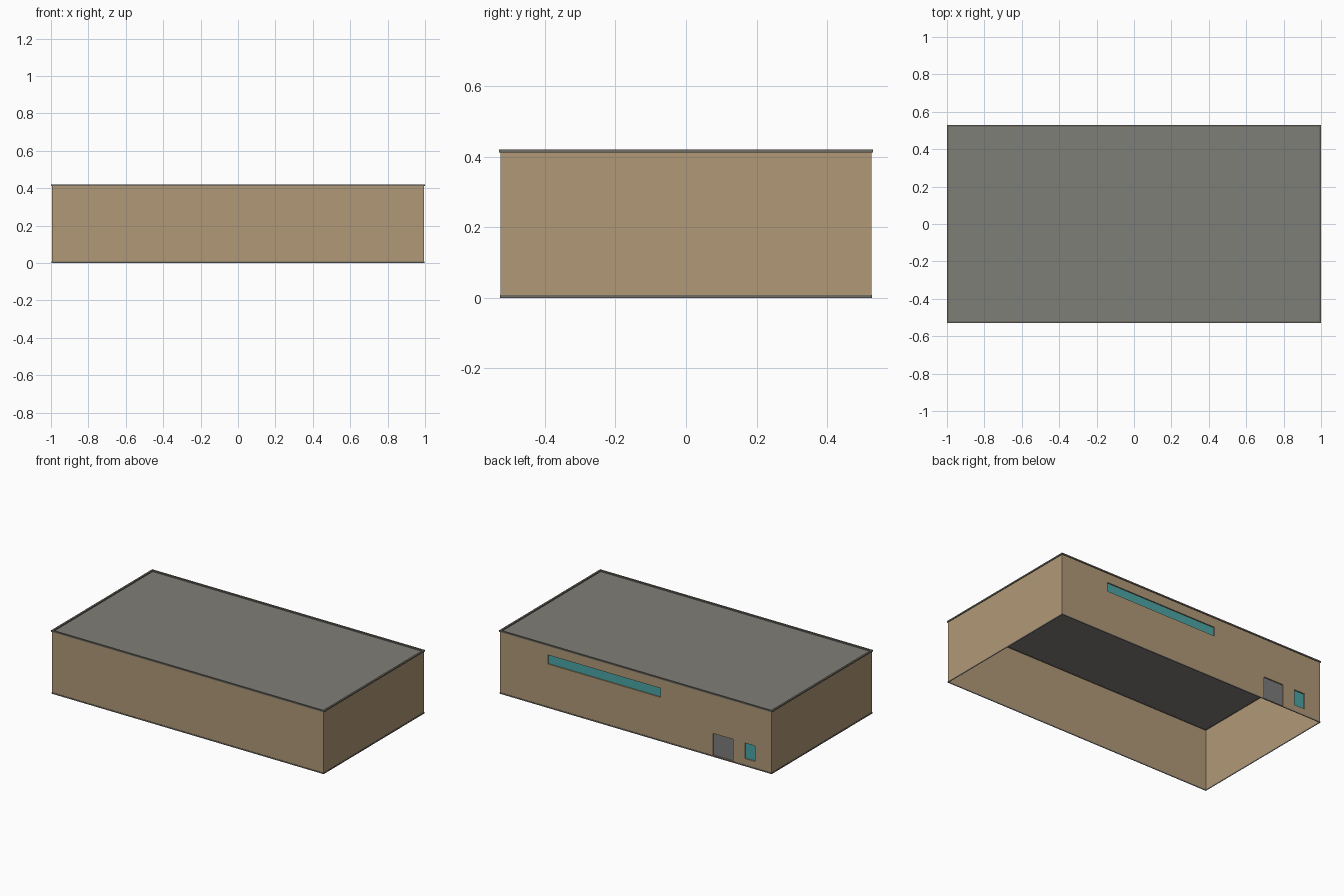
import bpy, bmesh

if "Cube" in bpy.data.objects:
    bpy.data.objects.remove(bpy.data.objects["Cube"])

def mat(name, srgb):
    m = bpy.data.materials.new(name)
    lin = [((c / 255 + 0.055) / 1.055) ** 2.4 for c in srgb]
    m.diffuse_color = (*lin, 1)
    m.use_nodes = True
    m.node_tree.nodes["Principled BSDF"].inputs["Base Color"].default_value = m.diffuse_color
    return m

TAN = mat("tan_wall", (176, 153, 119))
ROOF = mat("roof_grey", (127, 126, 120))
TRIM = mat("trim_grey", (112, 108, 100))
TEAL = mat("teal_glass", (76, 165, 165))
DOOR = mat("door_grey", (124, 124, 124))

X, Y, H = 0.995, 0.525, 0.412   # wall half sizes and roof level
DEPTH = 0.008                   # recess of the openings

def make(name, quads, material):
    bm = bmesh.new()
    for q in quads:
        bm.faces.new([bm.verts.new(p) for p in q])
    bmesh.ops.remove_doubles(bm, verts=bm.verts, dist=1e-5)
    me = bpy.data.meshes.new(name)
    bm.to_mesh(me)
    bm.free()
    me.materials.append(material)
    ob = bpy.data.objects.new(name, me)
    bpy.context.collection.objects.link(ob)
    return ob

def back_quad(x0, x1, z0, z1, y):
    # rectangle facing +y
    return [(x1, y, z0), (x0, y, z0), (x0, y, z1), (x1, y, z1)]

def frame(name, ox, oy, w, z0, z1, material):
    # rectangular ring with outer half sizes ox, oy and width w
    def ring(a, b):
        return [(-a, -b), (a, -b), (a, b), (-a, b)]
    out, inn = ring(ox, oy), ring(ox - w, oy - w)
    quads = []
    for i in range(4):
        j = (i + 1) % 4
        a, b, c, d = out[i], out[j], inn[j], inn[i]
        quads += [[(*a, z0), (*b, z0), (*b, z1), (*a, z1)],
                  [(*c, z0), (*d, z0), (*d, z1), (*c, z1)],
                  [(*a, z1), (*b, z1), (*c, z1), (*d, z1)],
                  [(*d, z0), (*c, z0), (*b, z0), (*a, z0)]]
    return make(name, quads, material)

# openings in the back wall: x0, x1, z0, z1, material
openings = {
    "strip_window": (-0.18, 0.645, 0.29, 0.35, TEAL),
    "door": (-0.712, -0.565, 0.008, 0.154, DOOR),
    "small_window": (-0.875, -0.80, 0.05, 0.153, TEAL),
}

# plain walls
make("front_wall", [[(-X, -Y, 0), (X, -Y, 0), (X, -Y, H), (-X, -Y, H)]], TAN)
make("right_wall", [[(X, -Y, 0), (X, Y, 0), (X, Y, H), (X, -Y, H)]], TAN)
make("left_wall", [[(-X, Y, 0), (-X, -Y, 0), (-X, -Y, H), (-X, Y, H)]], TAN)

# back wall: grid of cells, leaving out the openings, plus the reveals
xs = sorted({-X, X, *[v for o in openings.values() for v in o[:2]]})
zs = sorted({0, H, *[v for o in openings.values() for v in o[2:4]]})
quads = []
for x0, x1 in zip(xs, xs[1:]):
    for z0, z1 in zip(zs, zs[1:]):
        cx, cz = (x0 + x1) / 2, (z0 + z1) / 2
        if not any(o[0] < cx < o[1] and o[2] < cz < o[3] for o in openings.values()):
            quads.append(back_quad(x0, x1, z0, z1, Y))
make("back_wall", quads, TAN)

for name, (x0, x1, z0, z1, m) in openings.items():
    make(name, [back_quad(x0, x1, z0, z1, Y - DEPTH)], m)
    loop = [(x0, z0), (x1, z0), (x1, z1), (x0, z1)]
    reveal = []
    for i in range(4):
        a, b = loop[i], loop[(i + 1) % 4]
        reveal.append([(a[0], Y, a[1]), (b[0], Y, b[1]),
                       (b[0], Y - DEPTH, b[1]), (a[0], Y - DEPTH, a[1])])
    make(name + "_reveal", reveal, TAN)

# roof sheet with raised edge, and thin base strip
make("roof", [[(-X, -Y, H), (X, -Y, H), (X, Y, H), (-X, Y, H)]], ROOF)
frame("roof_edge", 1.0, 0.53, 0.012, H - 0.001, 0.42, TRIM)
frame("base_strip", 0.997, 0.527, 0.003, 0, 0.008, TRIM)
